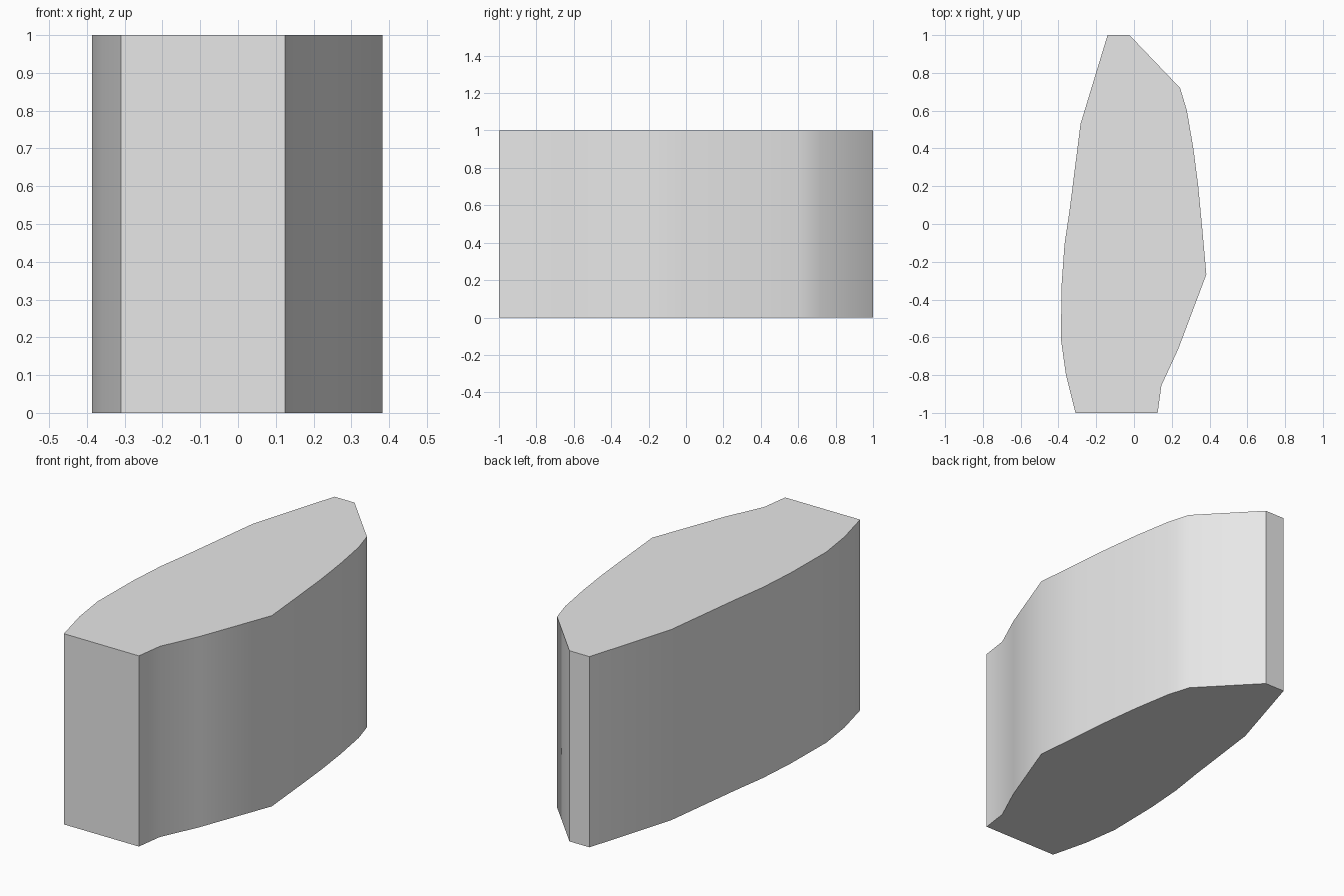
import bpy
import bmesh
import math

cube = bpy.data.objects.get("Cube")
if cube:
    bpy.data.objects.remove(cube, do_unlink=True)

HEIGHT = 1.0

# Plan outline, counter-clockwise from the front right corner
outline = [
    (-0.31, -1), (0.125, -1), (0.145, -0.855), (0.235, -0.66),
    (0.383, -0.267), (0.36, -0.01), (0.34, 0.2), (0.315, 0.395),
    (0.28, 0.6), (0.244, 0.72), (-0.024, 1), (-0.14, 1),
    (-0.283, 0.53), (-0.34, 0.08), (-0.368, -0.11), (-0.383, -0.32),
    (-0.387, -0.61), (-0.36, -0.8),
]

# Grey material
grey = bpy.data.materials.new("light_grey")
grey.use_nodes = True
colour = (0.8, 0.8, 0.8, 1)
grey.diffuse_color = colour
grey.node_tree.nodes["Principled BSDF"].inputs["Base Color"].default_value = colour

# Solid block: the outline extruded upwards
bm = bmesh.new()
base = bm.faces.new([bm.verts.new((x, y, 0)) for x, y in outline])
top = bmesh.ops.extrude_face_region(bm, geom=[base], use_keep_orig=True)
top_verts = [g for g in top["geom"] if isinstance(g, bmesh.types.BMVert)]
bmesh.ops.translate(bm, verts=top_verts, vec=(0, 0, HEIGHT))
bmesh.ops.recalc_face_normals(bm, faces=bm.faces)
mesh = bpy.data.meshes.new("faceted_block")
bm.to_mesh(mesh)
bm.free()
mesh.materials.append(grey)

block = bpy.data.objects.new("faceted_block", mesh)
bpy.context.collection.objects.link(block)

# Soft sides with crisp rims and corners
bpy.ops.object.select_all(action="DESELECT")
block.select_set(True)
bpy.context.view_layer.objects.active = block
bpy.ops.object.shade_smooth_by_angle(angle=math.radians(30))
